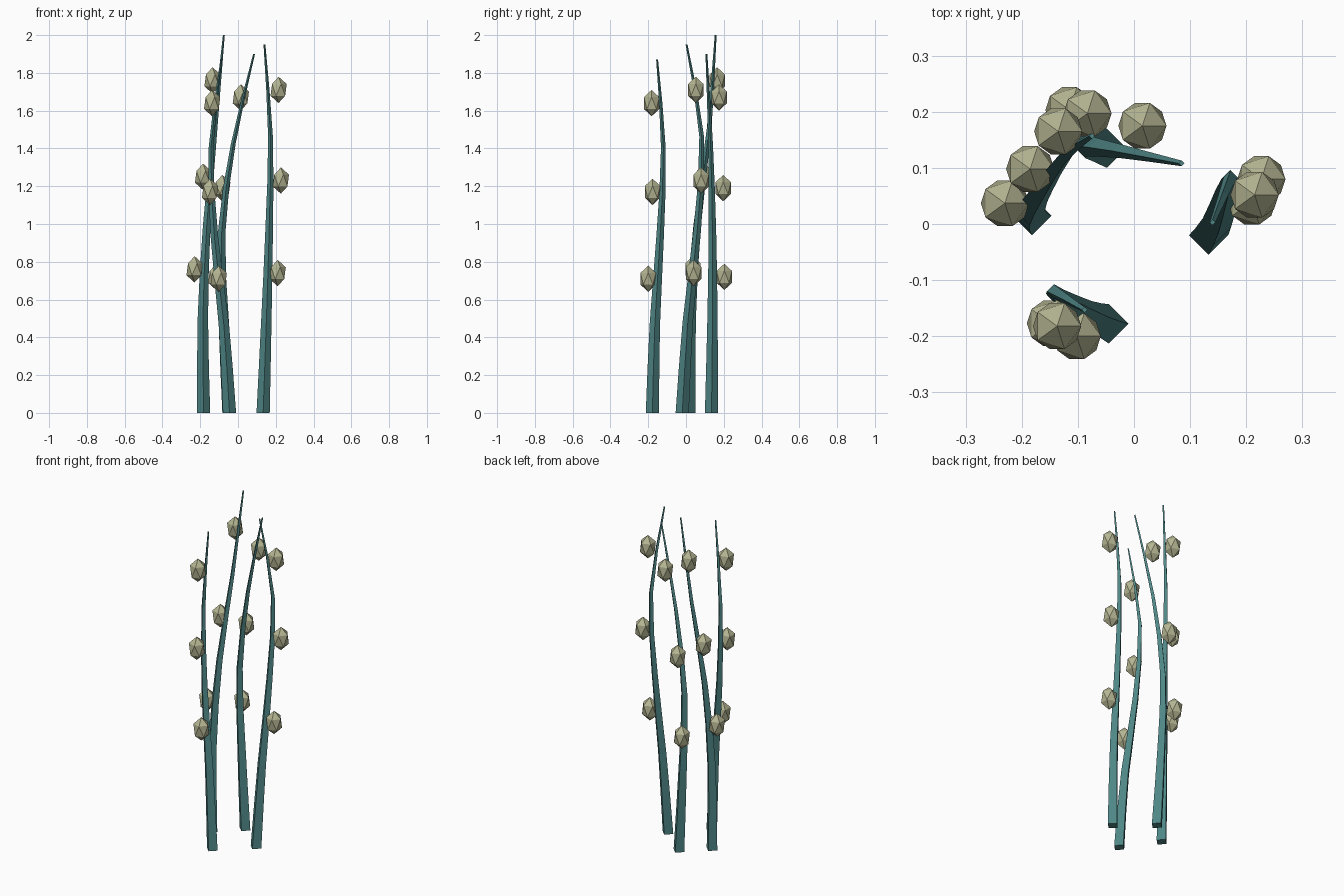
import bpy, bmesh, math
from mathutils import Vector

cube = bpy.data.objects.get("Cube")
if cube:
    bpy.data.objects.remove(cube, do_unlink=True)


def material(name, rgb):
    mat = bpy.data.materials.new(name)
    mat.use_nodes = True
    mat.diffuse_color = (*rgb, 1)
    mat.node_tree.nodes["Principled BSDF"].inputs["Base Color"].default_value = (*rgb, 1)
    return mat


STEM = material("teal stem", (0.08, 0.24, 0.24))
BUD = material("pale olive bud", (0.46, 0.46, 0.29))


def finish(bm, name, mat):
    bmesh.ops.recalc_face_normals(bm, faces=bm.faces)
    mesh = bpy.data.meshes.new(name)
    bm.to_mesh(mesh)
    bm.free()
    mesh.materials.append(mat)
    obj = bpy.data.objects.new(name, mesh)
    bpy.context.collection.objects.link(obj)
    return obj


def spline(points, t):
    """Smooth curve through evenly spaced points, t from 0 to 1."""
    ext = [2 * points[0] - points[1], *points, 2 * points[-1] - points[-2]]
    i = min(int(t * (len(points) - 1)), len(points) - 2)
    u = t * (len(points) - 1) - i
    a, b, c, d = ext[i:i + 4]
    return b + u * (c - a + u * (2 * a - 5 * b + 4 * c - d + u * (3 * (b - c) + d - a))) / 2


def stalk(name, height, path, segments=8, base=0.035, tip=0.005):
    """Tapering four-sided stem, with its path evenly spaced in height."""
    last = len(path) - 1
    points = [Vector((x, y, height * i / last)) for i, (x, y) in enumerate(path)]
    bm = bmesh.new()
    rings = []
    for s in range(segments + 1):
        t = s / segments
        centre, r = spline(points, t), base + (tip - base) * t
        rings.append([bm.verts.new(centre + r * Vector((math.cos(a), math.sin(a), 0)))
                      for a in (k * math.pi / 2 for k in range(4))])
    for low, high in zip(rings, rings[1:]):
        for k in range(4):
            n = (k + 1) % 4
            bm.faces.new((low[k], low[n], high[n], high[k]))
    bm.faces.new(rings[0])
    bm.faces.new(rings[-1])
    finish(bm, name, STEM)


def bud(name, place):
    """Faceted bud, stretched upwards."""
    bm = bmesh.new()
    bmesh.ops.create_icosphere(bm, subdivisions=1, radius=0.048)
    bmesh.ops.scale(bm, vec=(1, 1, 1.45), verts=bm.verts)
    finish(bm, name, BUD).location = place


# Each plant: height, stem path (x, y), bud positions from low to high
plants = {
    "front": (1.87,
              [(-.045, -.178), (-.075, -.165), (-.125, -.137), (-.143, -.12), (-.088, -.153)],
              [(-.102, -.2, .71), (-.148, -.177, 1.17), (-.137, -.182, 1.64)]),
    "left": (1.95,
             [(.133, -.02), (.15, .01), (.165, .06), (.172, .083), (.14, .003)],
             [(.21, .04, .74), (.227, .08, 1.23), (.215, .052, 1.71)]),
    "right": (2.0,
              [(-.182, .015), (-.186, .025), (-.165, .06), (-.122, .122), (-.075, .157)],
              [(-.23, .037, .76), (-.185, .098, 1.25), (-.135, .165, 1.76)]),
    "back": (1.9,
             [(-.048, .135), (-.075, .14), (-.087, .14), (-.025, .13), (.085, .108)],
             [(-.115, .203, .72), (-.083, .197, 1.19), (.015, .175, 1.67)]),
}
for side, (height, path, buds) in plants.items():
    stalk(side + "_stalk", height, path)
    for level, place in zip(("lower", "middle", "upper"), buds):
        bud(f"{side}_{level}_bud", place)
